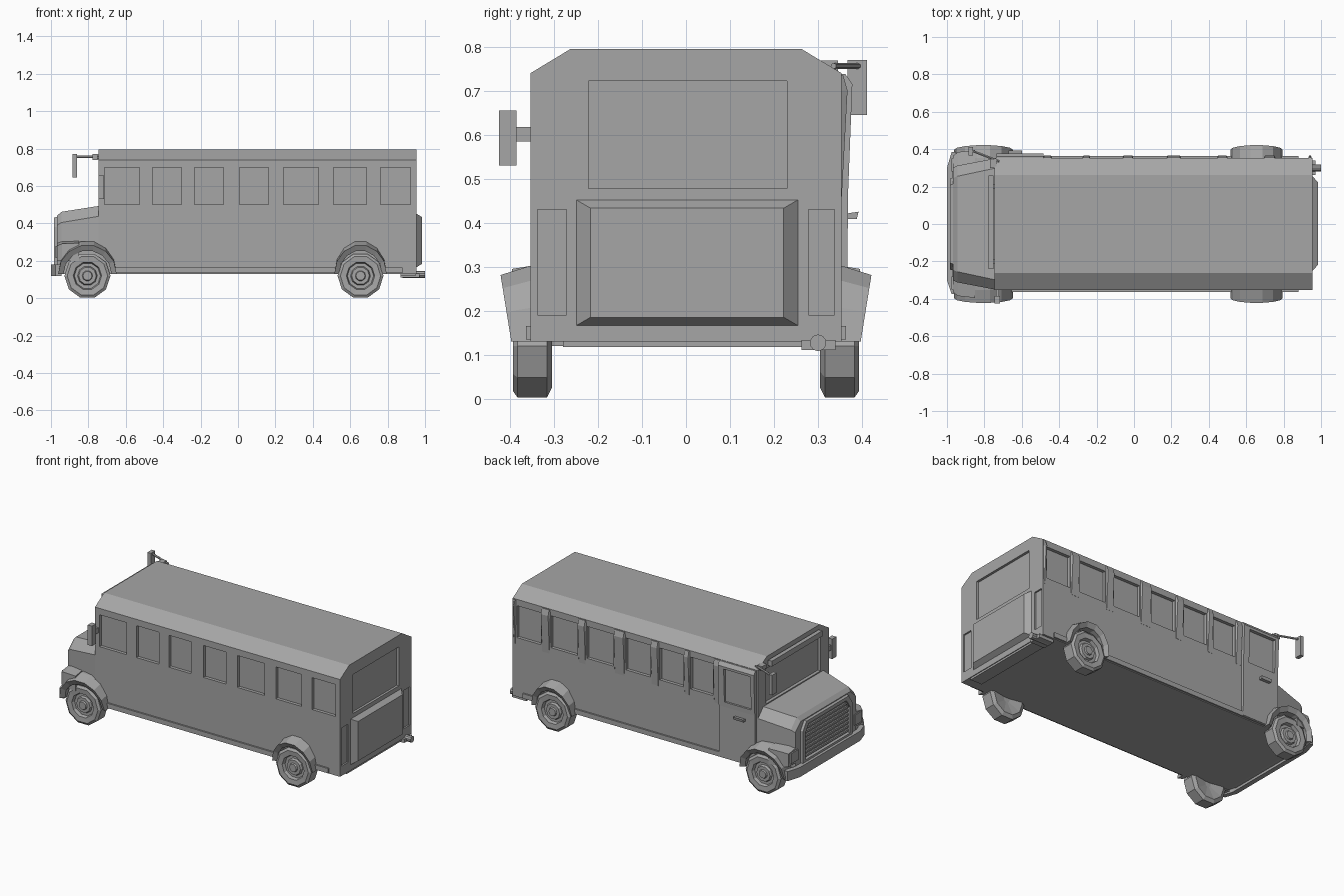
import bpy, bmesh, math
from mathutils import Vector

if "Cube" in bpy.data.objects:
    bpy.data.objects.remove(bpy.data.objects["Cube"])

grey = bpy.data.materials.new("plain grey")
grey.use_nodes = True
COLOUR = (0.38, 0.38, 0.38, 1)
grey.diffuse_color = COLOUR
grey.node_tree.nodes["Principled BSDF"].inputs["Base Color"].default_value = COLOUR


def finish(name, bm):
    bmesh.ops.remove_doubles(bm, verts=bm.verts, dist=0.0001)
    bmesh.ops.recalc_face_normals(bm, faces=bm.faces)
    mesh = bpy.data.meshes.new(name)
    bm.to_mesh(mesh)
    bm.free()
    mesh.materials.append(grey)
    obj = bpy.data.objects.new(name, mesh)
    bpy.context.scene.collection.objects.link(obj)
    return obj


def add_box(bm, x, y, z):
    verts = bmesh.ops.create_cube(bm, size=1)["verts"]
    for v in verts:
        v.co = Vector([(a + b) / 2 + (b - a) * c for (a, b), c in zip((x, y, z), v.co)])
    return verts


def box(name, x, y, z):
    bm = bmesh.new()
    add_box(bm, x, y, z)
    return finish(name, bm)


def loft(name, rings, closed=False, caps=True):
    """Skin a row of equal-length cross-sections."""
    bm = bmesh.new()
    rows = [[bm.verts.new(p) for p in ring] for ring in rings]
    n = len(rows[0])
    pairs = list(zip(rows, rows[1:])) + ([(rows[-1], rows[0])] if closed else [])
    for a, b in pairs:
        for i in range(n):
            j = (i + 1) % n
            bm.faces.new((a[i], a[j], b[j], b[i]))
    if caps and not closed:
        bm.faces.new(rows[0])
        bm.faces.new(rows[-1])
    return finish(name, bm)


def rod(name, a, b, radius, sides=8):
    bm = bmesh.new()
    a, b = Vector(a), Vector(b)
    bmesh.ops.create_cone(bm, cap_ends=True, segments=sides, radius1=radius,
                          radius2=radius, depth=(b - a).length)
    turn = (b - a).to_track_quat('Z', 'Y')
    for v in bm.verts:
        v.co = turn @ v.co + (a + b) / 2
    return finish(name, bm)


def section(x, w, low, shoulder, top_w, top):
    half = [(w, low), (w, shoulder), (top_w, top)]
    return [(x, y, z) for y, z in half] + [(x, -y, z) for y, z in reversed(half)]


def carve(obj, boxes):
    """Cut shallow recesses into a solid part."""
    bm = bmesh.new()
    for b in boxes:
        add_box(bm, *b)
    cutter = finish("recess_cutter", bm)
    cutter.hide_render = True
    mod = obj.modifiers.new("recesses", 'BOOLEAN')
    mod.operation, mod.solver, mod.object = 'DIFFERENCE', 'EXACT', cutter
    bpy.context.view_layer.objects.active = obj
    bpy.ops.object.modifier_apply(modifier=mod.name)
    bpy.data.objects.remove(cutter)


# Body shell with chamfered roof
SIDE, REAR, FRONT = 0.353, 0.955, -0.745
body = loft("body", [section(FRONT, SIDE, 0.13, 0.74, 0.262, 0.795),
                     section(REAR, SIDE, 0.13, 0.74, 0.262, 0.795)])
right_windows = [(-.714, -.527), (-.457, -.302), (-.233, -.078), (.008, .163),
                 (.243, .43), (.51, .687), (.762, .922)]
left_windows = [(-.435, -.28), (-.23, -.065), (0, .17), (.255, .44), (.505, .69), (.76, .927)]
WIN = (0.5, 0.7)
recesses = [(x, (-0.4, -SIDE + 0.02), WIN) for x in right_windows]
recesses += [(x, (SIDE - 0.02, 0.4), WIN) for x in left_windows]
recesses += [((REAR - 0.015, 1.1), (-.222, .23), (.478, .722)),
             ((REAR - 0.01, 1.1), (-.337, -.272), (.19, .43)),
             ((REAR - 0.01, 1.1), (.278, .338), (.19, .43)),
             ((-0.9, FRONT + 0.02), (-.27, .27), (.5, .72))]
carve(body, recesses)

# Tapered pillars between the left windows
edges = [-0.49] + [x for w in left_windows for x in w] + [REAR]
for a, b in zip(edges[::2], edges[1::2]):
    loft("window_pillar", [[(a, SIDE - .01, z), (b, SIDE - .01, z), (b - .01, SIDE + d, z),
                            (a + .01, SIDE + d, z)] for z, d in ((.46, .001), (.7, .014), (.735, .004))])

# Passenger door leaning slightly outward
door = loft("door", [[(-.735, .34, z), (-.485, .34, z), (-.485, y, z), (-.735, y, z)]
                     for z, y in ((.14, .366), (.46, .368), (.715, .378), (.738, .362))])
carve(door, [((-.71, -.525), (.357, .45), (.49, .7))])
loft("door_handle", [[(x, .36, .408), (x, .388, .408), (x, .392, .425), (x, .36, .42)]
                     for x in (-.67, -.6)])

# Hood and nose
loft("hood", [section(FRONT + .01, .352, .13, .44, .3, .495),
              section(-.945, .312, .13, .405, .255, .462),
              section(-.968, .3, .14, .39, .245, .44)])

# Grille frame and slats
def frame_ring(x, inset):
    return section(x, .25 - inset, .165 + inset, .385 - inset, .215 - inset, .437 - inset)

loft("grille_frame", [frame_ring(-.96, 0), frame_ring(-.983, .006),
                      frame_ring(-.983, .028), frame_ring(-.96, .034)], closed=True)
for i in range(8):
    z = .205 + i * .025
    box("grille_slat", (-.977, -.96), (-.215, .215), (z, z + .012))

# Front bumper with swept ends
loft("front_bumper", [[(x, y, .12), (x + .03, y, .12), (x + .03, y, .18), (x, y, .18)]
                      for y, x in ((-.375, -.975), (-.3, -1), (.3, -1), (.385, -.975))])
box("bumper_mount", (-.98, -.92), (-.28, .28), (.135, .165))

# Windshield visor bar and its brackets
box("visor_bar", (-.778, -.752), (-.24, .26), (.738, .772))
for y in (-.2, .2):
    box("visor_bracket", (-.76, -.735), (y - .01, y + .01), (.745, .76))

# Wheels, fenders, headlights and rails on both sides
SEGMENTS = 10
wheel_profile = [(.02, .32), (.1, .305), (.123, .316), (.123, .383), (.108, .393), (.076, .39),
                 (.07, .37), (.053, .37), (.047, .384), (.028, .384), (.024, .393), (.001, .393)]
fender_section = [(.135, .32), (.19, .32), (.187, .352), (.165, .422), (.135, .405)]


def wheel(name, cx, s):
    rings = []
    for r, y in wheel_profile:
        rings.append([(cx + r * math.sin(t), s * y, .12 + r * math.cos(t))
                      for t in [(i + .5) * math.tau / SEGMENTS for i in range(SEGMENTS)]])
    loft(name, rings)


def fender(name, cx, s, stretch):
    rings = []
    for i in range(8):
        t = math.pi * i / 7
        lift = math.sin(t)
        rings.append([(cx + min(r, .165) * stretch * math.cos(t),
                       s * (y if y < .36 else y - .025 * (1 - lift)),
                       .13 + (r - .01) * lift) for r, y in fender_section])
    loft(name, rings)


for s, side in ((1, "left"), (-1, "right")):
    for cx, place, stretch in ((-.805, "front", .95), (.655, "rear", .85)):
        wheel(f"{place}_{side}_wheel", cx, s)
        fender(f"{place}_{side}_fender", cx, s, stretch)
    # Headlight pod with a raised lens
    loft(f"{side}_headlight_pod", [[(x, s * .27, .2), (x, s * w, .2), (x, s * w, top - .02), (x, s * .27, top)]
                                   for x, w, top in ((-.968, .365, .3), (-.94, .385, .312), (-.85, .395, .315))])
    box(f"{side}_headlight", (-.976, -.96), sorted((s * .28, s * .35)), (.215, .28))
    box(f"{side}_skirt_rail", (-.68, .88), sorted((s * .34, s * .363)), (.135, .165))

# Left mirror on a long arm
rod("left_mirror_arm", (-.72, .335, .756), (-.875, .395, .756), .007, 6)
box("left_mirror", (-.886, -.862), (.367, .411), (.645, .77))
box("left_mirror_mount", (-.77, -.735), (.3, .345), (.742, .768))

# Right mirror on a short arm
box("right_mirror_arm", (-.738, -.722), (-.39, -.345), (.585, .617))
box("right_mirror", (-.745, -.716), (-.425, -.385), (.53, .655))

# Raised rear hatch
loft("rear_hatch", [[(x, y, z) for y, z in ((-.26 + d, .16 + e), (.265 - d, .16 + e),
                                             (.265 - d, .458 - e), (-.26 + d, .458 - e))]
                    for x, d, e in ((.945, 0, 0), (.985, .043, .025))])

# Underside sill and exhaust
box("rear_sill", (.87, .95), (-.28, .3), (.118, .135))
box("exhaust_box", (.87, .97), (.262, .34), (.111, .133))
rod("exhaust_pipe", (.88, .3, .127), (1, .3, .127), .019, 10)
